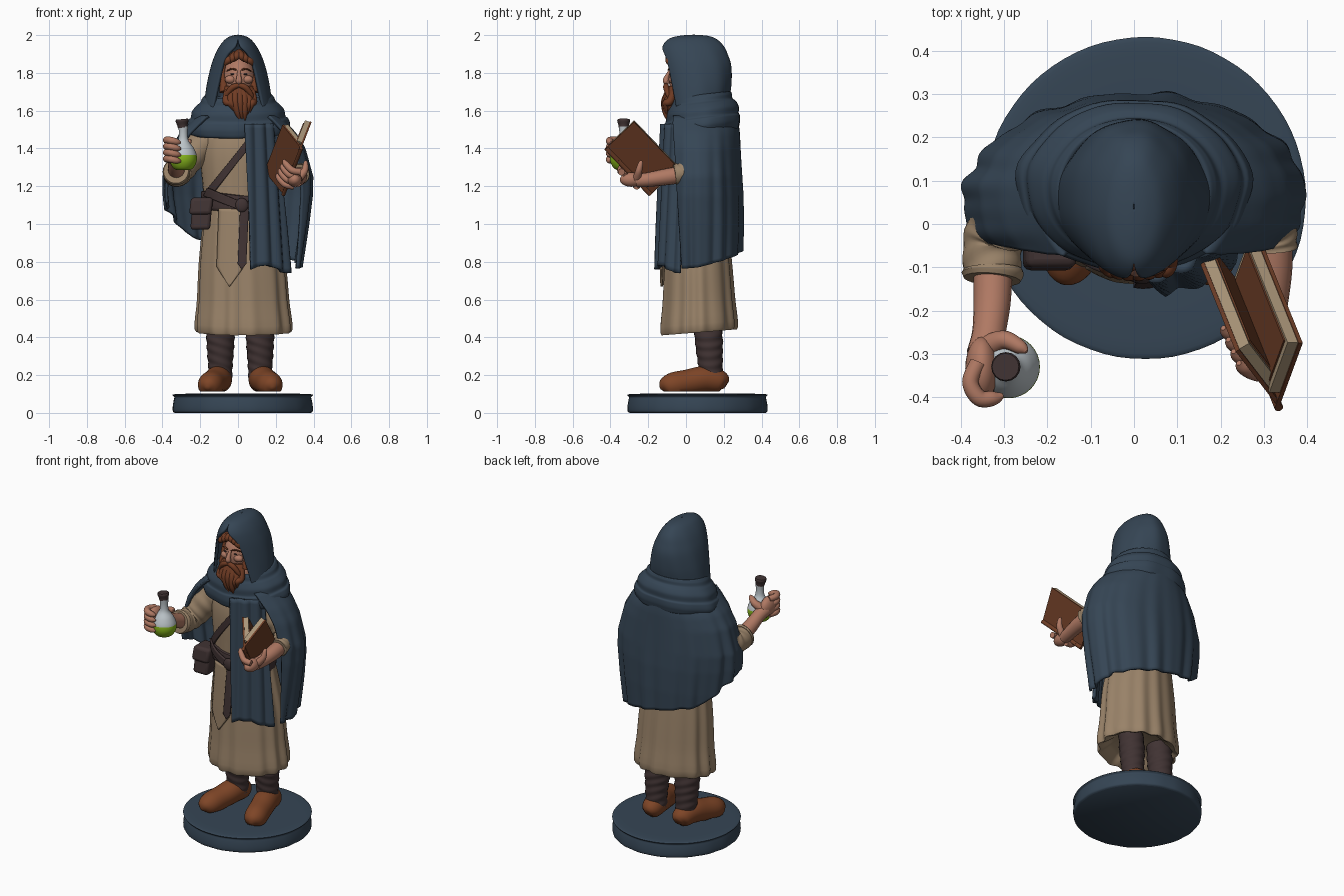
import bpy, bmesh
from math import sin, cos, pi, radians, sqrt
from mathutils import Vector, Matrix

if "Cube" in bpy.data.objects:
    bpy.data.objects.remove(bpy.data.objects["Cube"])


def material(name, r, g, b):
    m = bpy.data.materials.new(name)
    m.use_nodes = True
    m.diffuse_color = (r, g, b, 1)
    bsdf = m.node_tree.nodes["Principled BSDF"]
    bsdf.inputs["Base Color"].default_value = (r, g, b, 1)
    bsdf.inputs["Roughness"].default_value = 0.8
    return m


BLUE = material("slate blue cloth", .036, .06, .09)
TAN = material("tan linen", .32, .225, .14)
SKIN = material("skin", .43, .19, .125)
DARK = material("dark leather", .052, .033, .033)
BOOT = material("boot leather", .21, .06, .02)
HAIR = material("red brown hair", .16, .044, .017)
COVER = material("book cover", .15, .046, .019)
PAGE = material("parchment", .4, .3, .19)
GLASS = material("pale glass", .5, .55, .58)
GREEN = material("green liquid", .24, .46, .012)


def finish(name, bm, mat, thick=0, angle=50):
    bmesh.ops.remove_doubles(bm, verts=bm.verts, dist=.0002)
    bmesh.ops.recalc_face_normals(bm, faces=bm.faces)
    me = bpy.data.meshes.new(name)
    bm.to_mesh(me)
    bm.free()
    ob = bpy.data.objects.new(name, me)
    bpy.context.collection.objects.link(ob)
    me.materials.append(mat)
    if thick:
        s = ob.modifiers.new("thickness", "SOLIDIFY")
        s.thickness, s.offset = thick, 0
    bpy.ops.object.select_all(action="DESELECT")
    ob.select_set(True)
    bpy.context.view_layer.objects.active = ob
    bpy.ops.object.shade_smooth_by_angle(angle=radians(angle))
    return ob


def surf(name, f, nu, nv, mat, closed=True, thick=0):
    """Grid surface from f(u, v); a closed one wraps in u and is capped."""
    bm = bmesh.new()
    cols = nu if closed else nu + 1
    g = [[bm.verts.new(f(i / nu, j / nv)) for i in range(cols)] for j in range(nv + 1)]
    for j in range(nv):
        for i in range(nu):
            k = (i + 1) % cols
            bm.faces.new((g[j][i], g[j][k], g[j + 1][k], g[j + 1][i]))
    if closed:
        bm.faces.new(g[0])
        bm.faces.new(g[-1])
    return finish(name, bm, mat, thick)


def spline(rows, t):
    """Smooth curve through rows of numbers, t from 0 to 1."""
    n = len(rows) - 1
    i = min(int(t * n), n - 1)
    s = t * n - i
    quad = zip(rows[max(i - 1, 0)], rows[i], rows[i + 1], rows[min(i + 2, n)])
    return [b + .5 * s * (c - a + s * (2 * a - 5 * b + 4 * c - d + s * (3 * (b - c) + d - a)))
            for a, b, c, d in quad]


def at(rows, z):
    """Linear lookup in rows sorted by rising first value."""
    for a, b in zip(rows, rows[1:]):
        if z <= b[0]:
            s = max(0, (z - a[0]) / (b[0] - a[0]))
            return [p + s * (q - p) for p, q in zip(a, b)]
    return rows[-1]


def loft(name, rows, mat, n=0, amp=0, tilt=(0, 0), nu=72, nv=40):
    """Stack of ellipses (z, cx, cy, rx, ry) with folds fading upwards."""
    def f(u, v):
        z, cx, cy, rx, ry = spline(rows, v)
        a = 2 * pi * u
        k = 1 + amp * (1 - v) ** 1.5 * (sin(n * a) + .5 * sin((n + 4) * a + 1))
        x, y = rx * k * cos(a), ry * k * sin(a)
        return cx + x, cy + y, z + tilt[0] * x + tilt[1] * y
    return surf(name, f, nu, nv, mat)


def tube(name, pts, mat, nu=16, nv=24, wrinkle=0, floor=-1):
    """Round limb through points (x, y, z, radius), with frames carried along."""
    line = [Vector(spline(pts, j / nv)[:3]) for j in range(nv + 1)]
    dirs = [line[min(j + 1, nv)] - line[max(j - 1, 0)] for j in range(nv + 1)]
    frames = [dirs[0].to_track_quat("Z", "Y")]
    for a, b in zip(dirs, dirs[1:]):
        frames.append(a.rotation_difference(b) @ frames[-1])

    def f(u, v):
        j, a = round(v * nv), 2 * pi * u
        r = spline(pts, v)[3] * (1 + wrinkle * sin(v * 40 + 3 * cos(a)))
        c = line[j] + frames[j] @ Vector((r * cos(a), r * sin(a), 0))
        return c.x, c.y, max(c.z, floor)
    return surf(name, f, nu, nv, mat)


def ball(name, loc, size, mat):
    bm = bmesh.new()
    bmesh.ops.create_uvsphere(bm, u_segments=24, v_segments=16, radius=1,
                              matrix=Matrix.Translation(loc) @ Matrix.Diagonal((*size, 1)))
    return finish(name, bm, mat)


def slab(name, o, a, b, c, mat):
    """Box spanned by three edge vectors from a corner."""
    bm = bmesh.new()
    bmesh.ops.create_cube(bm, size=1)
    for v in bm.verts:
        v.co = o + a * (v.co.x + .5) + b * (v.co.y + .5) + c * (v.co.z + .5)
    return finish(name, bm, mat, angle=30)


# Round base
loft("base", [(0, .025, .06, .36, .36), (.01, .025, .06, .37, .37), (.04, .025, .06, .37, .37),
              (.08, .025, .06, .362, .362), (.1, .025, .06, .35, .35),
              (.1, .025, .06, .1, .1), (.1, .025, .06, .001, .001)], BLUE, 17, .004)

# Boots and wrapped legs
for side, s in (("right", -1), ("left", 1)):
    x = .012 + s * .105
    tube(side + "_boot", [(x, .215, .15, .025), (x, .185, .165, .058), (x + s * .012, .1, .178, .07),
                          (x + s * .035, .01, .162, .068), (x + s * .055, -.07, .148, .066),
                          (x + s * .065, -.115, .14, .046), (x + s * .07, -.135, .13, .008)],
         BOOT, 24, 30, floor=.112)
    tube(side + "_legging", [(x, .13, .17, .062), (x, .13, .24, .064), (x, .125, .32, .07),
                             (x, .12, .4, .074), (x, .11, .5, .07)], DARK, 24, 60, .03)

# Long tunic
ROBE = [(.43, .03, .068, .248, .198), (.6, .027, .066, .238, .188), (.8, .022, .063, .225, .175),
        (1, .01, .06, .195, .158), (1.1, 0, .06, .178, .148), (1.2, 0, .06, .187, .15),
        (1.4, 0, .06, .2, .152), (1.52, 0, .06, .16, .12), (1.64, 0, .06, .07, .07)]
loft("tunic", [(.48, .03, .068, .16, .13)] + ROBE, TAN, 13, .035, nu=120, tilt=(0, .08))


def strap(name, x0, z0, x1, z1, w, mat, tip=0, lift=.014):
    """Flat strip laid over the front of the tunic, optionally pointed."""
    d = Vector((x1 - x0, z1 - z0))
    nrm = Vector((-d.y, d.x)).normalized() * w

    def f(u, v):
        k = min(1, (1 - v) / tip + .02) if tip else 1
        x, z = Vector((x0, z0)) + d * v + nrm * (u - .5) * k
        _, cx, cy, rx, ry = at(ROBE, z)
        return x, cy - ry * sqrt(max(.02, 1 - ((x - cx) / rx) ** 2)) - lift, z
    return surf(name, f, 8, 24, mat, False, .012)


strap("tunic_front_flap", -.03, 1.08, -.045, .67, .14, TAN, .25, .018)
strap("chest_strap", -.18, 1.13, .08, 1.46, .036, DARK)
strap("belt_tail", .035, 1.12, .02, .76, .045, DARK, .08, .03)
strap("hanging_belt", -.17, 1.17, .1, 1.06, .045, DARK, 0, .03)
loft("belt", [(1.06, 0, .06, .17, .14), (1.06, 0, .06, .193, .164),
              (1.105, 0, .06, .197, .168), (1.15, 0, .06, .193, .164),
              (1.15, 0, .06, .17, .14)], DARK, tilt=(-.12, 0), nv=12)
ball("belt_buckle", (.02, -.122, 1.1), (.034, .016, .038), DARK)

# Belt pouch with flap
for nm, z, h, w in (("pouch", .97, .13, .105), ("pouch_flap", 1.05, .09, .118)):
    p = slab(nm, Vector((-.2 - w / 2, -.05 - w / 2, z)), Vector((w, 0, 0)),
             Vector((0, w, 0)), Vector((.01, .01, h)), DARK)
    b = p.modifiers.new("rounding", "BEVEL")
    b.width, b.segments = .018, 3

# Cloak open at the front, hem rising to the right arm
CLOAK = [(.75, .325, .225), (1, .365, .235), (1.15, .385, .235), (1.25, .388, .23),
         (1.4, .348, .222), (1.48, .3, .218), (1.54, .24, .21), (1.58, .2, .19)]
HEM = [(-40, .76), (0, .77), (45, .82), (90, .87), (135, .93), (170, 1.07), (225, 1.16)]


def cloak(u, v):
    e = v ** .6
    t = (-40 + 20 * e) * (1 - u) + (222 - 24 * e) * u
    hem = at(HEM, t)[1]
    z = 1.57 + (hem - 1.57) * v
    _, rx, ry = at(CLOAK, z)
    a = radians(t)
    k = 1 + v * (.025 * sin(15 * a) + .015 * sin(23 * a + 2) + .03 * sin(2 * a))
    return rx * k * cos(a), .06 + ry * k * sin(a), z


surf("cloak", cloak, 120, 40, BLUE, False, .016)


# Cloak end hanging down the front
def drape(u, v):
    a = radians(-80 + 56 * u)
    z = 1.53 - .77 * v
    k = 1 + .035 * sin(u * 19 + v * 2)
    return (.02 * v + (.215 + .055 * v) * k * cos(a), .06 + (.185 + .03 * v) * k * sin(a),
            z + .02 * sin(u * 5) * v)


surf("front_drape", drape, 40, 30, BLUE, False, .022)

# Cowl with rolled folds
loft("cowl", [(1.5, 0, .07, .12, .1), (1.475, 0, .085, .24, .18), (1.51, 0, .087, .272, .2),
              (1.55, 0, .088, .265, .2), (1.565, 0, .088, .25, .193), (1.6, 0, .088, .243, .193),
              (1.63, 0, .085, .218, .18), (1.645, 0, .08, .2, .167), (1.67, 0, .08, .188, .163),
              (1.68, 0, .08, .165, .15), (1.62, 0, .08, .12, .1)], BLUE, 7, .02, (.02, .12), nv=70)

# Hood shell: (z, rx, front, back, half opening angle)
HOOD = [(1.58, .18, -.09, .22, 48), (1.66, .17, -.1, .22, 45), (1.75, .157, -.11, .232, 40),
        (1.84, .136, -.122, .232, 36), (1.9, .114, -.126, .215, 28), (1.945, .09, -.118, .193, 8),
        (1.98, .06, -.085, .155, 0), (1.995, .03, -.03, .11, 0), (2, .001, .035, .045, 0)]


def hood(u, v):
    z, rx, yf, yb, gap = spline(HOOD, v)
    gap = max(gap, 0)
    a = radians(-90 + gap + (360 - 2 * gap) * u)
    k = 1 + .014 * sin(9 * a + 5 * v) * abs(sin(pi * u)) * (1 - v)
    return rx * k * cos(a), (yf + yb) / 2 + (yb - yf) / 2 * k * sin(a), z - .006


surf("hood", hood, 80, 48, BLUE, False, .016)

# Head
ball("head", (.005, .02, 1.77), (.088, .112, .125), SKIN)
ball("neck", (0, .05, 1.63), (.07, .07, .08), SKIN)
tube("nose", [(.005, -.085, 1.81, .008), (.005, -.103, 1.775, .013), (.005, -.105, 1.755, .017),
              (.005, -.09, 1.745, .008)], SKIN)
for side, s in (("right", -1), ("left", 1)):
    tube(side + "_brow", [(.005 + s * .014, -.093, 1.815, .004), (.005 + s * .038, -.087, 1.822, .005),
                          (.005 + s * .064, -.065, 1.81, .003)], HAIR)
    ball(side + "_eye", (.005 + s * .035, -.083, 1.793), (.011, .005, .004), DARK)
    ball(side + "_cheek", (.005 + s * .045, -.068, 1.765), (.03, .024, .022), SKIN)
    tube(side + "_moustache", [(.005, -.105, 1.735, .012), (.005 + s * .035, -.105, 1.722, .016),
                               (.005 + s * .065, -.095, 1.685, .012),
                               (.005 + s * .073, -.09, 1.66, .003)], HAIR)
    tube(side + "_sideburn", [(.005 + s * .08, -.01, 1.86, .012), (.005 + s * .086, -.025, 1.78, .014),
                              (.005 + s * .075, -.045, 1.7, .028)], HAIR)
    for i in range(3):
        tube(f"{side}_hair_lock_{i}", [(.005 + s * i * .02, -.05, 1.905 - i * .01, .022),
                                       (.005 + s * (.012 + i * .022), -.09, 1.888 - i * .01, .02),
                                       (.005 + s * (.03 + i * .022), -.085, 1.862 - i * .01, .007)], HAIR)

# Beard with wavy strands
loft("beard", [(1.585, .015, -.09, .03, .02), (1.62, .012, -.085, .058, .034),
               (1.66, .01, -.075, .08, .045), (1.7, .005, -.06, .083, .05),
               (1.73, .005, -.045, .078, .045)], HAIR, 9, .05)
for i in range(7):
    x = (i - 3) * .024 + .01
    low = 1.54 + .009 * abs(i - 3) ** 1.6 + .012 * (i % 2)
    tube(f"beard_strand_{i}", [(x * .9, -.09 + x * x * 4, 1.705, .018), (x, -.112 + x * x * 4, 1.65, .02),
                               (x * .8 + .008, -.108, low + .045, .017),
                               (x * .55 + .018, -.1, low, .003)], HAIR)

# Right arm reaching forward
tube("right_sleeve", [(-.15, .06, 1.45, .075), (-.225, .04, 1.385, .08), (-.295, .01, 1.3, .075),
                      (-.325, -.04, 1.265, .07), (-.327, -.12, 1.275, .065)], TAN, 24, 40, .03)
tube("right_cuff", [(-.327, -.105, 1.275, .068), (-.327, -.115, 1.277, .072), (-.328, -.128, 1.28, .066)],
     TAN, 24, 8)
tube("right_forearm", [(-.325, -.08, 1.272, .046), (-.328, -.18, 1.31, .043), (-.335, -.25, 1.35, .039),
                       (-.343, -.3, 1.375, .044)], SKIN)
ball("right_palm", (-.352, -.335, 1.39), (.038, .075, .062), SKIN)
for i in range(4):
    z = 1.34 + i * .033
    tube(f"right_finger_{i}", [(-.36, -.32, z, .019), (-.378, -.365, z + .005, .019),
                               (-.358, -.402, z + .004, .019), (-.325, -.403, z - .004, .017),
                               (-.303, -.396, z - .008, .006)], SKIN)
tube("right_thumb", [(-.34, -.285, 1.385, .028), (-.3, -.268, 1.415, .022), (-.262, -.285, 1.435, .016),
                     (-.248, -.295, 1.443, .005)], SKIN)

# Flask with liquid below a level
flask = loft("flask", [(z, -.29, -.33, r, r) for z, r in (
    (1.285, .002), (1.29, .045), (1.325, .069), (1.365, .071), (1.405, .054), (1.44, .029),
    (1.475, .023), (1.515, .025))], GLASS, nu=32)
flask.data.materials.append(GREEN)
for p in flask.data.polygons:
    p.material_index = int(p.center.z < 1.365)
tube("cork", [(-.292, -.33, 1.51, .026), (-.294, -.33, 1.525, .028), (-.296, -.33, 1.545, .034),
              (-.297, -.33, 1.555, .031)], DARK)

# Left arm under the book
tube("left_sleeve", [(.15, .06, 1.44, .07), (.23, .06, 1.38, .075), (.295, .05, 1.31, .065),
                     (.318, -.02, 1.27, .058), (.322, -.06, 1.262, .055)], TAN, 24, 40, .03)
tube("left_forearm", [(.32, 0, 1.265, .045), (.322, -.1, 1.25, .044), (.315, -.2, 1.235, .038),
                      (.305, -.26, 1.23, .036)], SKIN)
ball("left_palm", (.3, -.29, 1.235), (.038, .06, .038), SKIN)
for i in range(4):
    o = Vector((.012, -.027, .025)) * i
    tube(f"left_finger_{i}", [(.295 + o.x, -.26 + o.y, 1.2 + o.z, .018),
                              (.25 + o.x, -.265 + o.y, 1.21 + o.z, .018),
                              (.216 + o.x, -.25 + o.y, 1.245 + o.z, .016),
                              (.206 + o.x, -.24 + o.y, 1.265 + o.z, .006)], SKIN)
tube("left_thumb", [(.32, -.26, 1.24, .022), (.352, -.25, 1.28, .018), (.358, -.24, 1.32, .013),
                    (.356, -.235, 1.335, .005)], SKIN)

# Open book: two halves meeting at the spine
top = Vector((.335, -.425, 1.4))
spine = Vector((-.095, .235, -.245))
wing = {"left": Vector((-.1, .13, .125)), "right": Vector((.055, .15, .14))}
for side, other in (("left", "right"), ("right", "left")):
    w = wing[side]
    n = spine.cross(w).normalized()
    n *= 1 if n.dot(wing[other]) > 0 else -1
    slab(side + "_book_cover", top, spine, w, n * .01, COVER)
    o = top + spine * .01 + n * .01 + w * .22
    slab(side + "_pages", o, spine * .98, w * .77, n * .026, PAGE)
    slab(side + "_inner_leaf", o + n * .026 + (spine + w) * .04, spine * .9, w * .7, n * .004, COVER)
tube("book_spine", [(*(top + spine * t), .01) for t in (0, .5, 1)], COVER)
